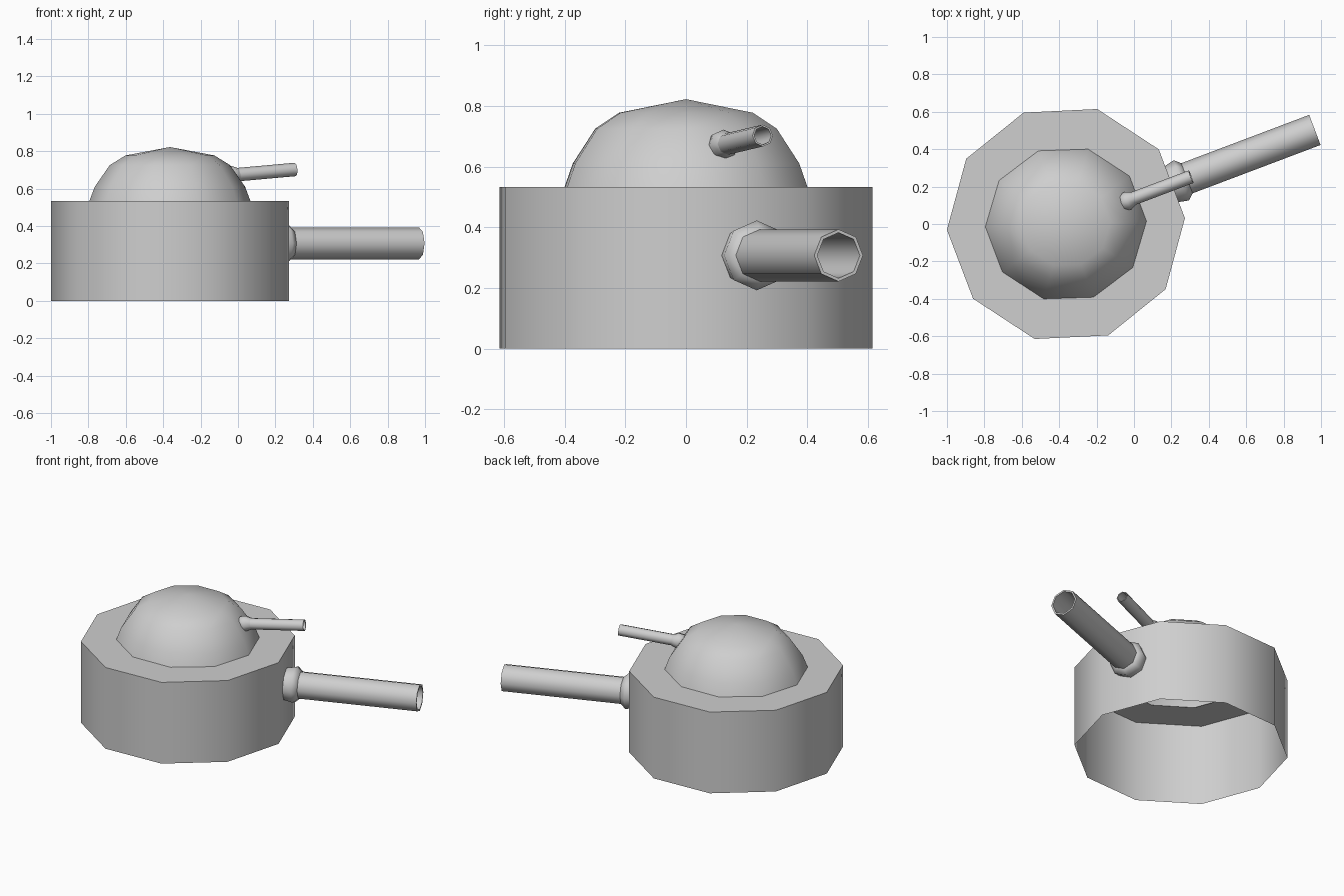
import bpy, bmesh
from math import radians, cos, sin, pi
from mathutils import Matrix, Vector

cube = bpy.data.objects.get("Cube")
if cube:
    bpy.data.objects.remove(cube, do_unlink=True)

# One plain grey for the whole model
GREY = (0.62, 0.62, 0.62, 1)
mat = bpy.data.materials.new("light grey")
mat.use_nodes = True
mat.diffuse_color = GREY
mat.node_tree.nodes["Principled BSDF"].inputs["Base Color"].default_value = GREY

CENTRE = Vector((-0.364, 0, 0))
AIM = radians(20.7)


def lathe(name, profile, sides, matrix, phase=0.0):
    """Spin (radius, height) points around local z; radius 0 makes a pole."""
    bm = bmesh.new()
    rings = []
    for r, h in profile:
        count = sides if r > 0 else 1
        rings.append([bm.verts.new((r * cos(phase + 2 * pi * i / sides),
                                    r * sin(phase + 2 * pi * i / sides), h))
                      for i in range(count)])
    for low, high in zip(rings, rings[1:]):
        for i in range(sides):
            j = (i + 1) % sides
            if len(high) == 1:
                bm.faces.new((low[i], low[j], high[0]))
            else:
                bm.faces.new((low[i], low[j], high[j], high[i]))
    bm.transform(matrix)
    mesh = bpy.data.meshes.new(name)
    bm.to_mesh(mesh)
    bm.free()
    mesh.materials.append(mat)
    obj = bpy.data.objects.new(name, mesh)
    bpy.context.collection.objects.link(obj)
    bpy.ops.object.select_all(action='DESELECT')
    obj.select_set(True)
    bpy.context.view_layer.objects.active = obj
    bpy.ops.object.shade_smooth_by_angle(angle=radians(55))
    return obj


def gun(name, mount, length, radius, bore, height, tilt, collar):
    """Hollow eight-sided barrel with a bevelled collar, aimed outward."""
    origin = CENTRE + Vector((mount * cos(AIM), mount * sin(AIM), height))
    aim = (Matrix.Translation(origin) @ Matrix.Rotation(AIM, 4, 'Z')
           @ Matrix.Rotation(pi / 2 - radians(tilt), 4, 'Y'))
    lathe(name + "_barrel", [(radius, 0), (radius, length),
                             (bore, length), (bore, 0.02)], 8, aim)
    lathe(name + "_collar", collar, 8, aim)


place = Matrix.Translation(CENTRE)

# Open-bottomed ten-sided base with a flat deck around the dome opening
lathe("base", [(0.637, 0), (0.637, 0.533), (0.41, 0.533)], 10, place, radians(2.8))

# Faceted dome, slightly narrower front to back
lathe("dome", [(0.431, 0.533), (0.402, 0.61), (0.322, 0.725), (0.238, 0.777), (0, 0.822)],
      10, place @ Matrix.Diagonal((1, 0.966, 1, 1)), radians(2))

# Main gun on the base wall
gun("main_gun", 0.6, 0.823, 0.086, 0.075, 0.307, 0,
    [(0.102, 0), (0.115, 0.06), (0.083, 0.095), (0.06, 0.095)])

# Small gun on the dome
gun("small_gun", 0.31, 0.407, 0.036, 0.03, 0.668, 4.8,
    [(0.03, 0), (0.046, 0.015), (0.05, 0.045), (0.036, 0.08), (0.028, 0.08)])
